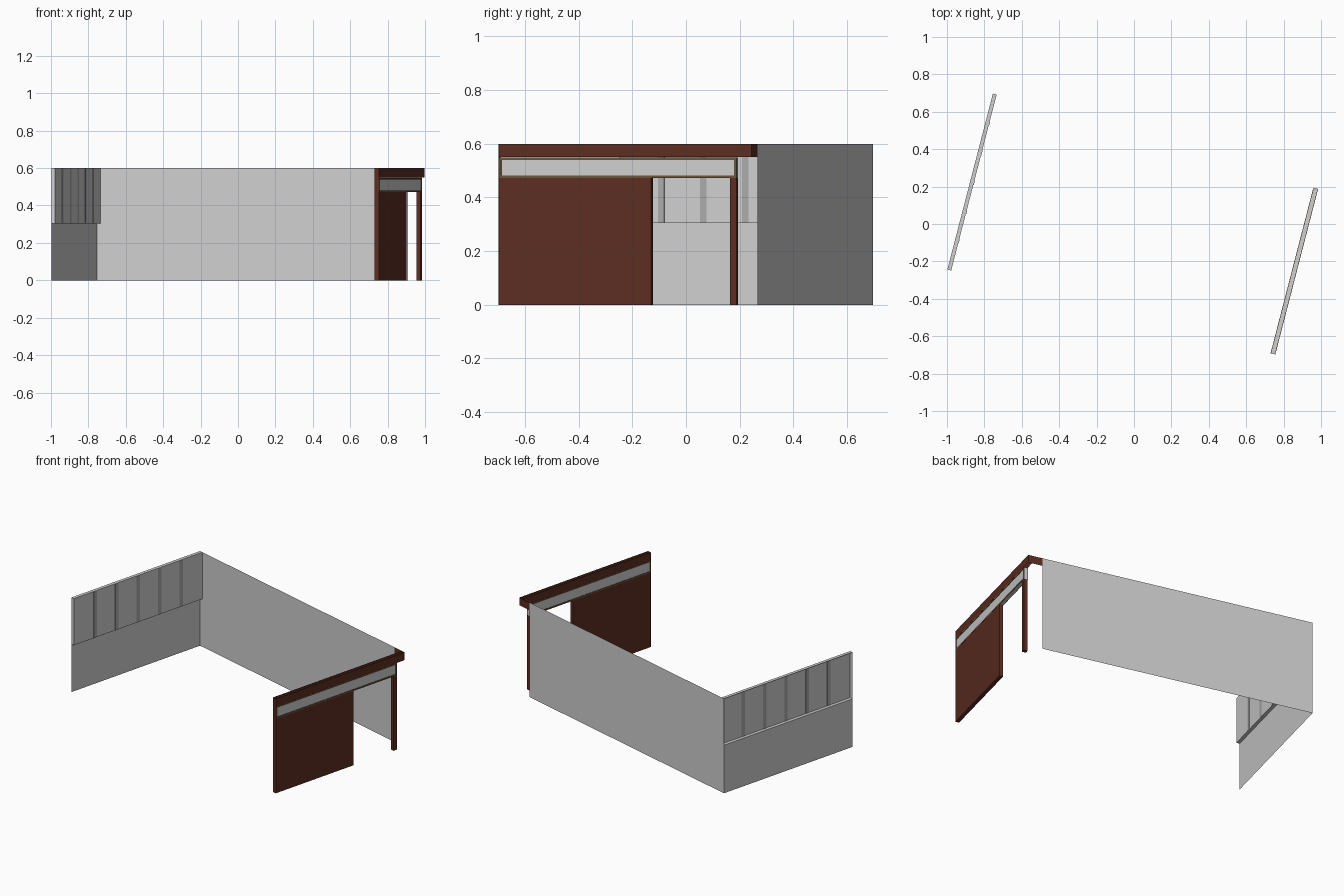
import bpy, bmesh, math
from mathutils import Matrix

if "Cube" in bpy.data.objects:
    bpy.data.objects.remove(bpy.data.objects["Cube"])

# The whole plan is square in a frame turned 14.5 degrees: u = across, v = along
TURN = Matrix.Rotation(math.radians(-14.5), 4, 'Z')


def material(name, rgb):
    m = bpy.data.materials.new(name)
    m.diffuse_color = (*rgb, 1)
    m.use_nodes = True
    m.node_tree.nodes["Principled BSDF"].inputs["Base Color"].default_value = m.diffuse_color
    return m


GREY = material("light_grey", (0.62, 0.62, 0.62))
DARK_GREY = material("mid_grey", (0.40, 0.40, 0.40))
BROWN = material("red_brown", (0.108, 0.027, 0.016))
TAN = material("frame_tan", (0.15, 0.09, 0.04))


def finish(name, bm, mat):
    me = bpy.data.meshes.new(name)
    bm.to_mesh(me)
    bm.free()
    me.materials.append(mat)
    ob = bpy.data.objects.new(name, me)
    ob.matrix_world = TURN
    bpy.context.collection.objects.link(ob)
    return ob


def block(name, u, v, z, mat):
    """Box between ranges."""
    bm = bmesh.new()
    bmesh.ops.create_cube(bm, size=1)
    for p in bm.verts:
        p.co = [r[0] if c < 0 else r[1] for r, c in zip((u, v, z), p.co)]
    return finish(name, bm, mat)


def ribbon(name, path, z, mat):
    """Upright sheet of no thickness along a (u, v) path."""
    bm = bmesh.new()
    cols = [[bm.verts.new((a, b, h)) for h in z] for a, b in path]
    for p, q in zip(cols, cols[1:]):
        bm.faces.new((p[0], q[0], q[1], p[1]))
    return finish(name, bm, mat)


U, V, H = 0.905, 0.486, 0.60
LEDGE = 0.305

# Long back wall
ribbon("back_wall", [(-U, V), (0.814, V)], (0, H), GREY)

# Left wall: thin lower sheet, recessed window band above
UI = -U + 0.021
ribbon("left_lower_wall", [(-U, -V), (-U, V)], (0, LEDGE), GREY)
ribbon("window_band", [(-U, -V), (UI, -V), (UI, V), (-U, V)], (LEDGE, H), GREY)
block("window_ledge", (-U, UI), (-V, V), (LEDGE - 0.001, LEDGE), GREY)
block("window_top", (-U, UI), (-V, V), (H - 0.001, H), GREY)
for i in range(1, 6):
    c = -V + 2 * V * i / 6
    block(f"window_mullion_{i}", (UI - 0.002, UI + 0.002), (c - 0.012, c + 0.012),
          (LEDGE, H - 0.001), DARK_GREY)

# Right side: solid panel, post and front end cap
RI = 0.881
block("right_lower_panel", (RI, U), (-V, 0.10), (0, 0.472), BROWN)
block("right_post", (RI, U), (0.403, 0.428), (0, 0.472), BROWN)
ribbon("right_end_cap", [(RI, -V - 0.001), (U, -V - 0.001)], (0, H), BROWN)

# Hollow top beam, returning to the end of the back wall
ribbon("beam_outer", [(U, -V), (U, V), (0.814, V)], (0.55, H), BROWN)
ribbon("beam_inner", [(RI, -V), (RI, V)], (0.55, H), BROWN)

# Glazed band under the beam, with a thin frame on both faces
z0, z1, v0, v1, b = 0.472, 0.549, -V, 0.428, 0.009
block("glazed_band", (RI + 0.002, U - 0.002), (v0, v1), (z0, z1), GREY)
for side, u in (("inner", (RI - 0.001, RI + 0.002)), ("outer", (U - 0.002, U + 0.001))):
    block(f"frame_bottom_{side}", u, (v0, v1), (z0, z0 + b), TAN)
    block(f"frame_top_{side}", u, (v0, v1), (z1 - b, z1 - 0.001), TAN)
    block(f"frame_front_{side}", u, (v0, v0 + b), (z0 + b, z1 - b), TAN)
    block(f"frame_back_{side}", u, (v1 - b, v1), (z0 + b, z1 - b), TAN)
